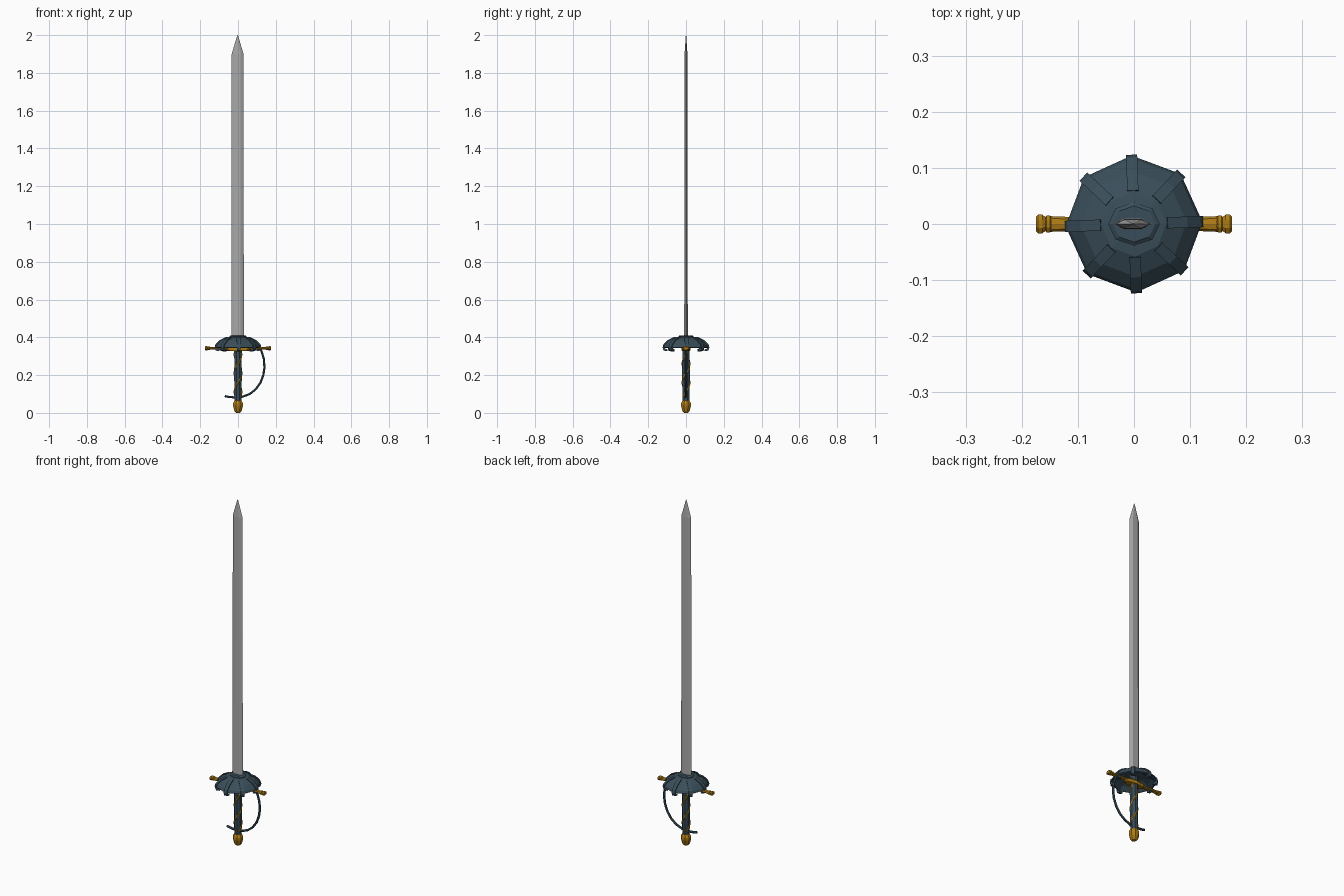
import bpy, bmesh, math
from mathutils import Vector, Matrix

if "Cube" in bpy.data.objects:
    bpy.data.objects.remove(bpy.data.objects["Cube"])


def material(name, rgb):
    m = bpy.data.materials.new(name)
    m.diffuse_color = (*rgb, 1)
    m.use_nodes = True
    m.node_tree.nodes["Principled BSDF"].inputs["Base Color"].default_value = m.diffuse_color
    return m


STEEL = material("steel", (0.40, 0.40, 0.40))
SLATE = material("dark slate", (0.042, 0.076, 0.102))
GOLD = material("old gold", (0.42, 0.20, 0.008))


def finish(bm, name, mat):
    bmesh.ops.recalc_face_normals(bm, faces=bm.faces)
    me = bpy.data.meshes.new(name)
    bm.to_mesh(me)
    bm.free()
    me.materials.append(mat)
    ob = bpy.data.objects.new(name, me)
    bpy.context.collection.objects.link(ob)
    return ob


def loft(name, sections, mat):
    """Skin a list of equal-length point loops and cap both ends."""
    bm = bmesh.new()
    rings = [[bm.verts.new(p) for p in s] for s in sections]
    n = len(rings[0])
    for a, b in zip(rings, rings[1:]):
        for i in range(n):
            bm.faces.new((a[i], a[(i + 1) % n], b[(i + 1) % n], b[i]))
    bm.faces.new(rings[0])
    bm.faces.new(rings[-1])
    return finish(bm, name, mat)


def lathe(name, profile, mat, n=8, turn=0.0, axis='Z', sy=1.0):
    secs = []
    for r, h in profile:
        ring = []
        for i in range(n):
            a = turn + 2 * math.pi * i / n
            u, v = r * math.cos(a), r * math.sin(a) * sy
            ring.append((u, v, h) if axis == 'Z' else (h, u, v))
        secs.append(ring)
    return loft(name, secs, mat)


def tube(name, pts, radius, mat, n=6):
    """Sweep an n-sided section along a path."""
    pts = [Vector(p) for p in pts]
    secs, ref = [], Vector((0.02, 1, 0.03))
    for i, p in enumerate(pts):
        t = (pts[min(i + 1, len(pts) - 1)] - pts[max(i - 1, 0)]).normalized()
        ref = (ref - t * ref.dot(t)).normalized()
        w = t.cross(ref)
        secs.append([p + radius * (math.cos(2 * math.pi * k / n) * ref
                                   + math.sin(2 * math.pi * k / n) * w) for k in range(n)])
    return loft(name, secs, mat)


# Blade: flattened hexagonal section with a pointed tip
SECTION = [(0.033, 0), (0.016, 0.0095), (-0.016, 0.0095),
           (-0.033, 0), (-0.016, -0.0095), (0.016, -0.0095)]
loft("blade", [[(x * s - 0.002, y * t, z) for x, y in SECTION]
               for z, s, t in ((0.37, 1, 1), (1.2, 0.97, 0.9), (1.9, 0.95, 0.8), (2.0, 0.05, 0.1))], STEEL)

# Guard dome: eight-sided shell
lathe("guard_dome", [(0.012, 0.372), (0.055, 0.378), (0.09, 0.362), (0.113, 0.343), (0.122, 0.347),
                     (0.117, 0.360), (0.094, 0.383), (0.058, 0.401), (0.025, 0.405)],
      SLATE, turn=math.radians(2))

# Collar plate around the blade
lathe("blade_collar", [(0.046, 0.395), (0.046, 0.406), (0.038, 0.411)], SLATE, sy=0.85)

# Eight ribs that run down the dome corners and hook under the rim
RIB = [(0.060, 0.403), (0.095, 0.386), (0.119, 0.362), (0.1235, 0.347), (0.119, 0.330), (0.100, 0.326),
       (0.098, 0.336), (0.112, 0.341), (0.112, 0.352), (0.090, 0.376), (0.058, 0.395)]
for k in range(8):
    rot = Matrix.Rotation(math.radians(2 + 45 * k), 3, 'Z')
    loft(f"guard_rib_{k + 1}", [[rot @ Vector((r, w, z)) for r, z in RIB]
                                for w in (-0.010, 0.010)], SLATE)

# Crossguard: gold bar with a centre block and knobbed ends
bar = lathe("crossguard_bar", [(0.014, -0.15), (0.012, -0.10), (0.015, 0), (0.012, 0.10), (0.014, 0.15)],
            GOLD, axis='X', sy=0.55)
bar.location.z = 0.342
for side in (-1, 1):
    knob = lathe("crossguard_knob", [(h[0], side * h[1]) for h in (
        (0.011, 0.147), (0.016, 0.150), (0.016, 0.156), (0.013, 0.158),
        (0.018, 0.163), (0.018, 0.171), (0.013, 0.175))],
        GOLD, axis='X', turn=math.pi / 8, sy=0.65)
    knob.location.z = 0.342
lathe("crossguard_block", [(0.060, 0.328), (0.068, 0.334), (0.068, 0.344), (0.055, 0.350)],
      GOLD, sy=0.36)

# Grip with two gold strands wound around it
lathe("grip", [(0.019, 0.06), (0.021, 0.12), (0.022, 0.22), (0.020, 0.30), (0.021, 0.375)],
      SLATE, turn=math.pi / 8)
for k in range(2):
    path = []
    for i in range(31):
        z = 0.085 + 0.25 * i / 30
        a = math.pi / 2 + math.pi * k + 2 * math.pi * (z - 0.16) / 0.2
        path.append((0.0185 * math.cos(a), 0.0185 * math.sin(a), z))
    tube(f"grip_strand_{k + 1}", path, 0.005, GOLD)

# Knuckle bow
tube("knuckle_bow", [(0.108, 0, 0.36), (0.125, 0, 0.325), (0.137, 0, 0.285), (0.140, 0, 0.24),
                     (0.134, 0, 0.20), (0.119, 0, 0.16), (0.094, 0, 0.125), (0.062, 0, 0.100),
                     (0.025, 0, 0.086), (-0.02, 0, 0.082), (-0.05, 0, 0.085), (-0.070, 0, 0.089)],
     0.0065, SLATE)

# Pommel
lathe("pommel", [(0.012, 0), (0.021, 0.010), (0.028, 0.036), (0.028, 0.050),
                 (0.022, 0.062), (0.014, 0.072)], GOLD, turn=math.pi / 8)
